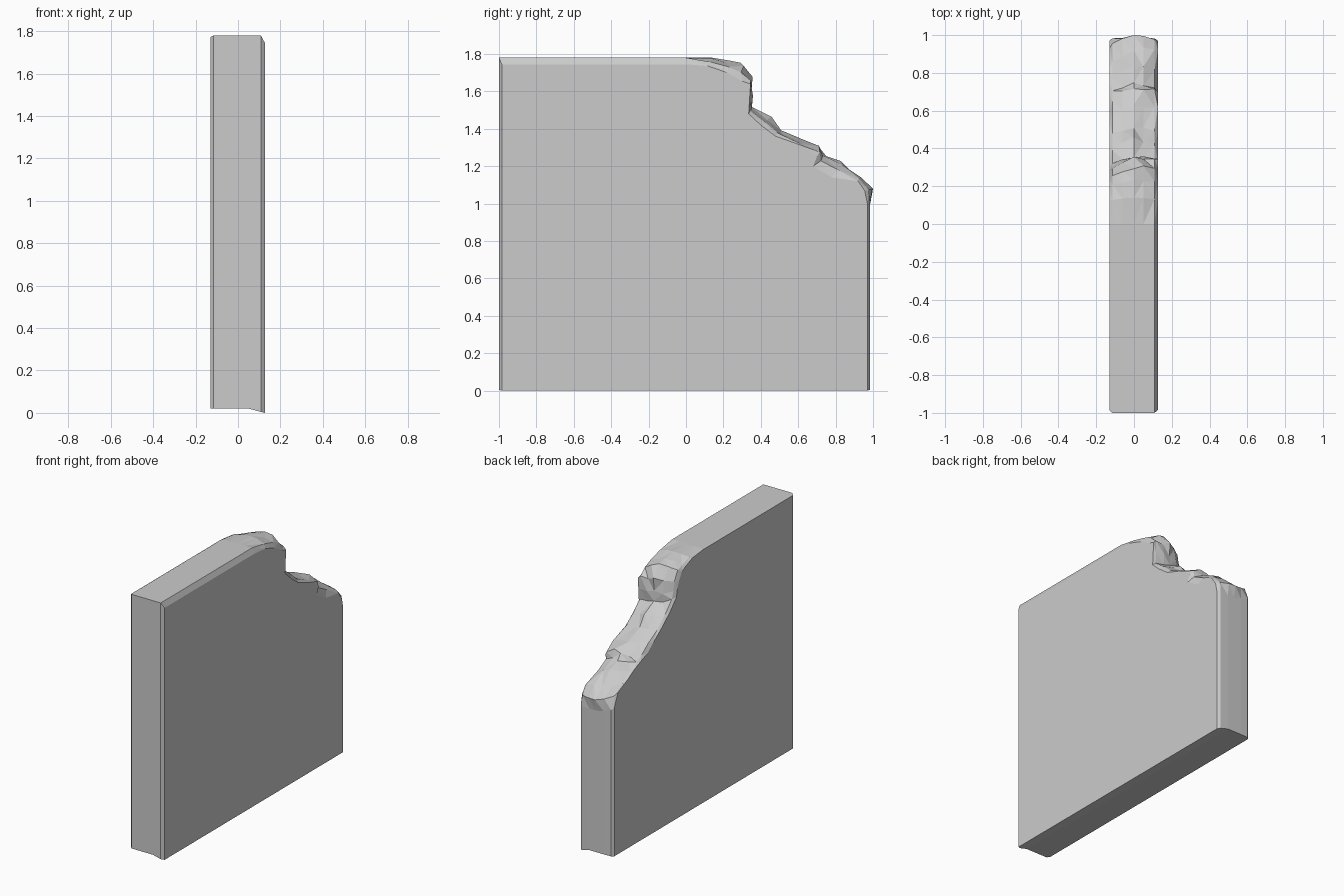
import bpy, bmesh, random
from mathutils import Vector

if "Cube" in bpy.data.objects:
    bpy.data.objects.remove(bpy.data.objects["Cube"])

random.seed(4)

# Broken-corner outlines as (y, z): left face, middle ridge, right face
LEFT = [(0, 1.775), (.12, 1.76), (.19, 1.73), (.23, 1.71), (.26, 1.66), (.28, 1.61),
        (.29, 1.555), (.36, 1.48), (.456, 1.40), (.54, 1.34), (.61, 1.285), (.68, 1.26),
        (.75, 1.23), (.82, 1.19), (.93, 1.14), (.97, 1.05)]
MID = [(0, 1.78), (.14, 1.78), (.24, 1.765), (.30, 1.75), (.35, 1.67), (.345, 1.58),
       (.36, 1.52), (.45, 1.46), (.51, 1.385), (.63, 1.335), (.72, 1.30), (.75, 1.26),
       (.83, 1.22), (.92, 1.145), (1.0, 1.08), (.985, 1.0)]
RIGHT = [(0, 1.745), (.12, 1.735), (.22, 1.70), (.30, 1.655), (.345, 1.64), (.34, 1.56),
         (.335, 1.48), (.40, 1.42), (.48, 1.36), (.62, 1.31), (.70, 1.25), (.68, 1.20),
         (.78, 1.14), (.92, 1.12), (.955, 1.07), (.97, 1.0)]


def outline(x, side, blend, end_y, back_y, bottom, top, jitter):
    """One slice of the slab; blend 0 = face outline, 1 = middle ridge."""
    pts = [Vector((x, back_y, bottom)), Vector((x, end_y, bottom)), Vector((x, end_y, top))]
    for i, (a, b) in enumerate(zip(side, MID)):
        y, z = Vector(a).lerp(Vector(b), blend)
        if 1 < i < 14:
            y += random.uniform(-jitter, jitter)
            z += random.uniform(-jitter, jitter)
        elif i == 0:
            z = top
        elif i == 15:
            y = back_y
        pts.append(Vector((x, y, z)))
    return pts


# Slices across the thickness, with narrow chamfers next to both faces
slices = [
    outline(-.13, LEFT, 0, -.985, .97, .02, 1.773, 0),
    outline(-.115, LEFT, .35, -1, .983, .02, 1.78, .006),
    outline(-.06, LEFT, .75, -1, .985, .02, 1.78, .014),
    outline(0, LEFT, 1, -1, .985, .02, 1.78, .008),
    outline(.05, RIGHT, .9, -1, .985, .02, 1.78, .014),
    outline(.108, RIGHT, .5, -1, .983, .005, 1.78, .006),
    outline(.127, RIGHT, 0, -.985, .97, 0, 1.745, 0),
]

# Slab: bridge the slices and close both faces
bm = bmesh.new()
rings = [[bm.verts.new(p) for p in s] for s in slices]
n = len(rings[0])
walls = []
for a, b in zip(rings, rings[1:]):
    for i in range(n):
        j = (i + 1) % n
        f = bm.faces.new((a[i], a[j], b[j], b[i]))
        if 3 <= i < n - 1:
            walls.append(f)
bm.faces.new(rings[0])
bm.faces.new(rings[-1])
bmesh.ops.triangulate(bm, faces=walls)
bmesh.ops.recalc_face_normals(bm, faces=bm.faces)

mesh = bpy.data.meshes.new("broken_slab")
bm.to_mesh(mesh)
bm.free()
slab = bpy.data.objects.new("broken_slab", mesh)
bpy.context.collection.objects.link(slab)
